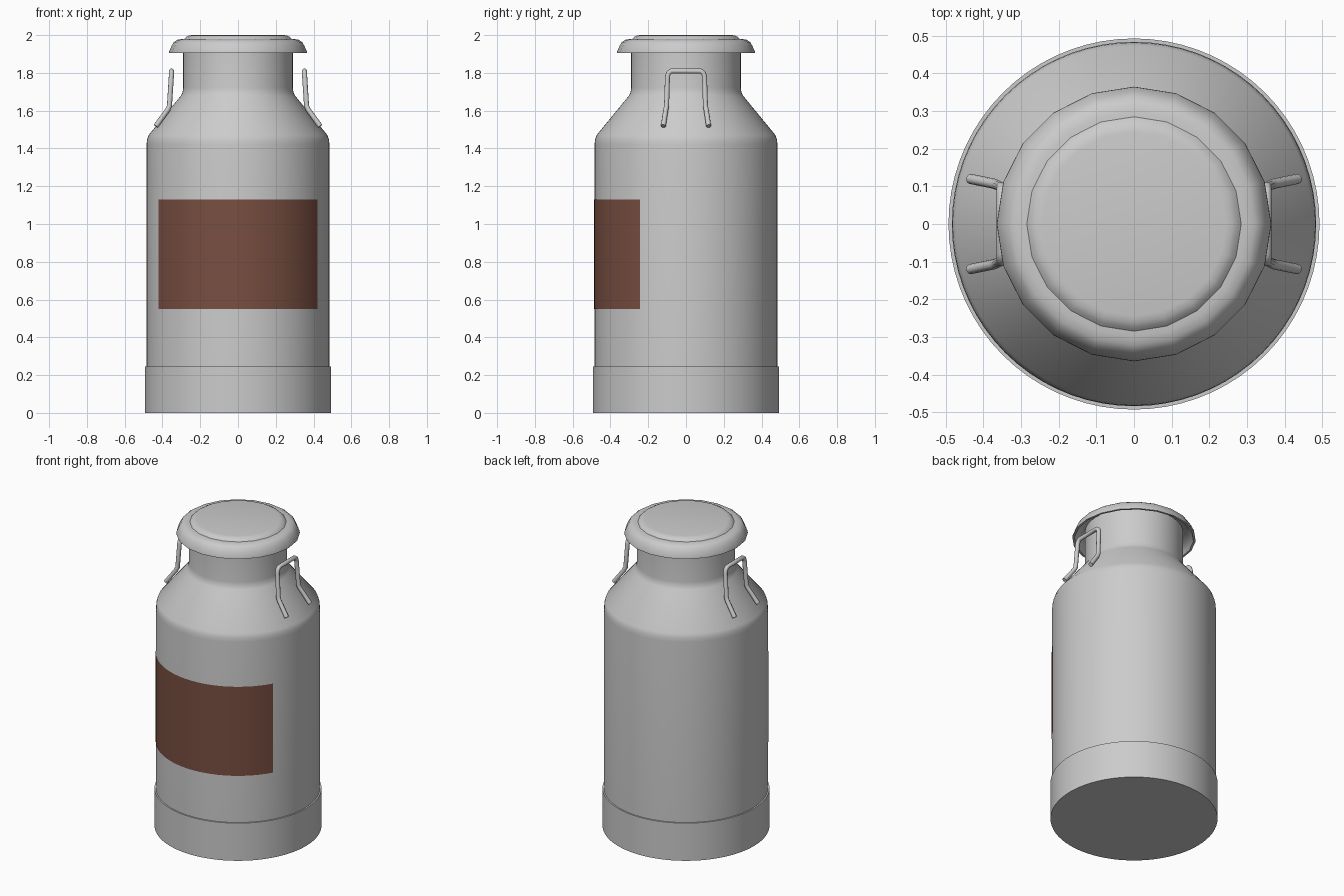
import bpy
import bmesh
from math import sin, cos, pi, radians

if "Cube" in bpy.data.objects:
    bpy.data.objects.remove(bpy.data.objects["Cube"])


def lathe(name, profile, segments, start=-pi / 2, sweep=2 * pi, angle=30):
    """Revolve (radius, z) points around z; radius 0 becomes a pole."""
    bm = bmesh.new()
    full = abs(sweep - 2 * pi) < 1e-6
    columns = segments if full else segments + 1
    rings = []
    for r, z in profile:
        if r == 0:
            rings.append([bm.verts.new((0, 0, z))] * columns)
        else:
            angles = [start + sweep * i / segments for i in range(columns)]
            rings.append([bm.verts.new((r * cos(a), r * sin(a), z)) for a in angles])
    for low, high in zip(rings, rings[1:]):
        for i in range(segments):
            j = (i + 1) % columns
            corners = list(dict.fromkeys((low[i], low[j], high[j], high[i])))
            bm.faces.new(corners)
    mesh = bpy.data.meshes.new(name)
    bm.to_mesh(mesh)
    bm.free()
    obj = bpy.data.objects.new(name, mesh)
    bpy.context.collection.objects.link(obj)
    smooth(obj, angle)
    return obj


def smooth(obj, angle):
    bpy.ops.object.select_all(action='DESELECT')
    obj.select_set(True)
    bpy.context.view_layer.objects.active = obj
    bpy.ops.object.shade_smooth_by_angle(angle=radians(angle))


def tube(name, points, radius):
    """Round wire along a path, converted to a mesh."""
    curve = bpy.data.curves.new(name, 'CURVE')
    curve.dimensions = '3D'
    curve.bevel_depth = radius
    curve.bevel_resolution = 3
    curve.use_fill_caps = True
    spline = curve.splines.new('POLY')
    spline.points.add(len(points) - 1)
    for p, co in zip(spline.points, points):
        p.co = (*co, 1)
    obj = bpy.data.objects.new(name, curve)
    bpy.context.collection.objects.link(obj)
    bpy.ops.object.select_all(action='DESELECT')
    obj.select_set(True)
    bpy.context.view_layer.objects.active = obj
    bpy.ops.object.convert(target='MESH')
    obj = bpy.context.object
    smooth(obj, 50)
    return obj


# Can body: foot band, straight wall, rounded shoulder and neck
lathe("can_body", [
    (0, 0), (0.493, 0), (0.493, 0.245), (0.484, 0.245),
    (0.484, 1.42), (0.482, 1.445), (0.474, 1.47),
    (0.304, 1.677), (0.294, 1.695), (0.29, 1.72), (0.29, 1.95),
], 72)

# Lid: raised centre, shallow groove, rolled hollow rim
lathe("lid", [
    (0, 1.955), (0.30, 1.955), (0.325, 1.945), (0.342, 1.925), (0.352, 1.905),
    (0.365, 1.905), (0.364, 1.915), (0.352, 1.942), (0.340, 1.963),
    (0.322, 1.975), (0.300, 1.979), (0.285, 1.980), (0.275, 1.990),
    (0.262, 1.997), (0.245, 2.0), (0, 2.0),
], 20, angle=40)

# Painted panel wrapped around the front third of the wall
panel = lathe("front_panel", [(0.486, 0.55), (0.486, 1.13)], 24,
              start=radians(-150), sweep=radians(120))
paint = bpy.data.materials.new("brown_paint")
paint.diffuse_color = (0.19, 0.078, 0.053, 1)
paint.use_nodes = True
paint.node_tree.nodes["Principled BSDF"].inputs["Base Color"].default_value = paint.diffuse_color
panel.data.materials.append(paint)

# Wire handles standing on the shoulder, one each side
half = [(0.435, 0.12, 1.518), (0.372, 0.107, 1.605), (0.363, 0.103, 1.625),
        (0.353, 0.098, 1.78), (0.352, 0.093, 1.799), (0.352, 0.078, 1.81)]
loop = half + [(x, -y, z) for x, y, z in reversed(half)]
for side, label in ((1, "right"), (-1, "left")):
    tube(label + "_handle", [(side * x, y, z) for x, y, z in loop], 0.0135)
